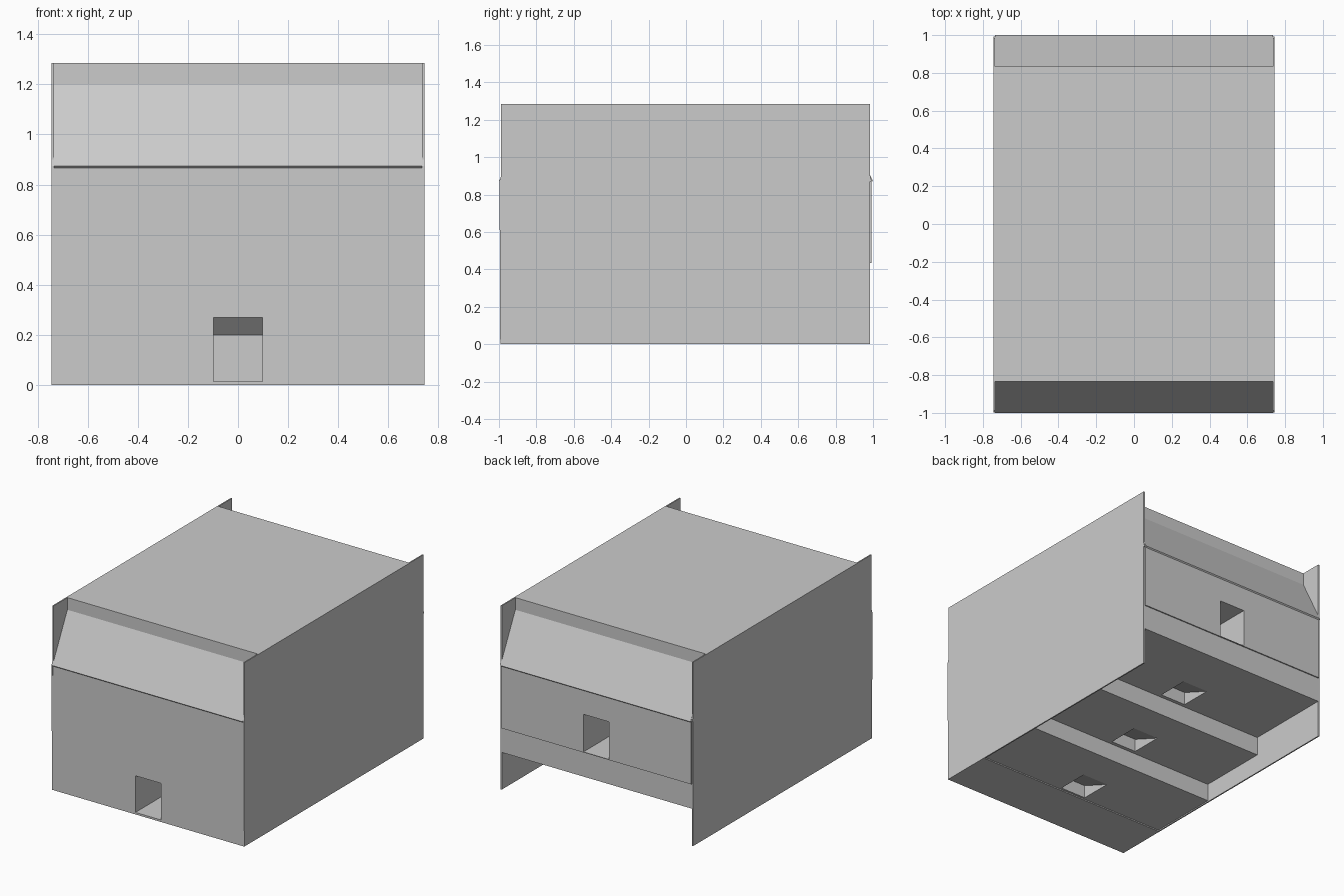
import bpy, bmesh

if "Cube" in bpy.data.objects:
    bpy.data.objects.remove(bpy.data.objects["Cube"])


def prism(name, profile, x0, x1):
    """Extrude a (y, z) profile along x."""
    bm = bmesh.new()
    face = bm.faces.new([bm.verts.new((x0, y, z)) for y, z in profile])
    ext = bmesh.ops.extrude_face_region(bm, geom=[face])
    verts = [g for g in ext["geom"] if isinstance(g, bmesh.types.BMVert)]
    bmesh.ops.translate(bm, verts=verts, vec=(x1 - x0, 0, 0))
    bmesh.ops.recalc_face_normals(bm, faces=bm.faces)
    mesh = bpy.data.meshes.new(name)
    bm.to_mesh(mesh)
    bm.free()
    obj = bpy.data.objects.new(name, mesh)
    bpy.context.collection.objects.link(obj)
    return obj


def carve(target, name, profile, half=0.098):
    """Cut a channel with the given side profile out of the target."""
    cutter = prism(name, profile, -half, half)
    cutter.hide_render = True
    mod = target.modifiers.new(name, 'BOOLEAN')
    mod.operation = 'DIFFERENCE'
    mod.solver = 'EXACT'
    mod.object = cutter
    bpy.context.view_layer.objects.active = target
    bpy.ops.object.modifier_apply(modifier=mod.name)
    bpy.data.objects.remove(cutter, do_unlink=True)


# Main block: stepped underside, sloped shoulders, small lips under the slopes
body = prism("stepped_body", [
    (-0.993, 0.0), (-0.63, 0.0), (-0.63, 0.008), (-0.13, 0.008),
    (-0.13, 0.13), (0.37, 0.13), (0.37, 0.26), (0.985, 0.26),
    (0.985, 0.433), (0.993, 0.433), (0.993, 0.866), (1.0, 0.873),
    (0.835, 1.2), (0.835, 1.285), (-0.835, 1.285), (-0.835, 1.2),
    (-1.0, 0.873), (-0.993, 0.866)], -0.735, 0.735)

# Front and back passages
carve(body, "front_passage", [(-1.1, 0.014), (-0.64, 0.014), (-0.64, 0.2),
                              (-0.71, 0.27), (-1.1, 0.27)])
carve(body, "back_passage", [(1.1, 0.437), (0.45, 0.437),
                             (0.45, 0.70), (1.1, 0.70)])

# Wedge pockets in the three underside steps
for y, z in ((-0.615, 0.008), (-0.105, 0.13), (0.395, 0.26)):
    s = 0.09 / 0.225
    carve(body, "wedge_pocket", [(y, z - 0.02), (y + 0.225 + 0.02 / s, z - 0.02),
                                 (y, z + 0.09)])

# Thin side panels
panel = [(-0.993, 0.0), (0.985, 0.0), (0.985, 0.87), (0.993, 0.873), (0.985, 0.9),
         (0.985, 1.285), (-0.988, 1.285), (-0.988, 0.9), (-0.997, 0.873)]
for side, name in ((-1, "left_panel"), (1, "right_panel")):
    prism(name, panel, side * 0.735, side * 0.744)
